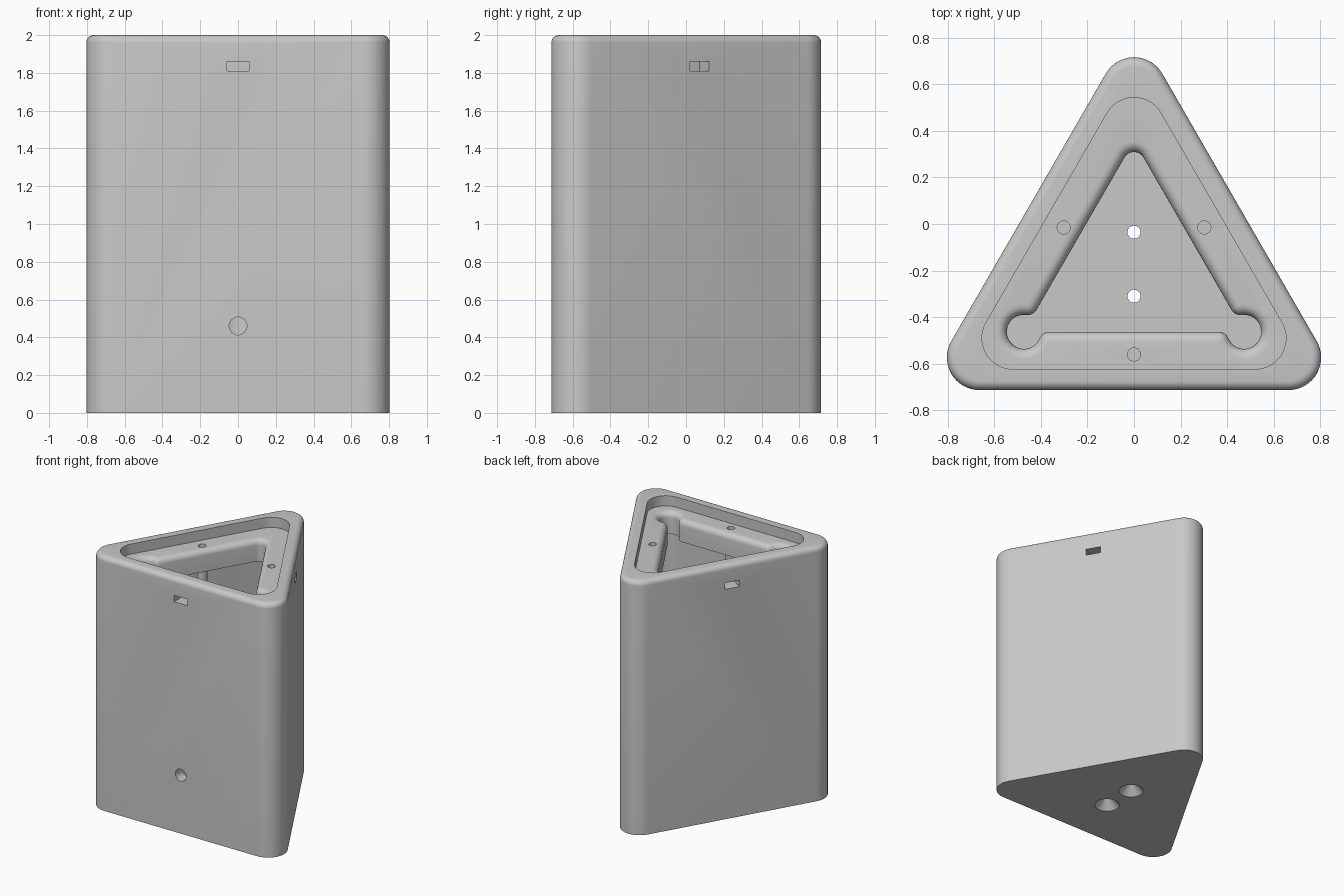
import bpy, bmesh
from math import sin, cos, radians, degrees, atan2, sqrt, pi
from mathutils import Matrix, Vector

if "Cube" in bpy.data.objects:
    bpy.data.objects.remove(bpy.data.objects["Cube"], do_unlink=True)

grey = bpy.data.materials.new("light_grey")
grey.use_nodes = True
colour = (0.58, 0.58, 0.58, 1)
grey.diffuse_color = colour
grey.node_tree.nodes["Principled BSDF"].inputs["Base Color"].default_value = colour

CENTRE_Y = -0.19   # centre of the triangle
WALL = 0.09
LEDGE_Z, LEDGE_BOTTOM = 1.92, 1.75


def arc(cx, cy, r, start, end, steps):
    return [(cx + r * cos(radians(start + (end - start) * i / steps)),
             cy + r * sin(radians(start + (end - start) * i / steps)))
            for i in range(steps + 1)]


def rounded_triangle(dist, r):
    """Outline with sides at a given distance from the centre."""
    pts = []
    for a in (-30, 90, 210):
        R = 2 * (dist - r)
        pts += arc(R * cos(radians(a)), CENTRE_Y + R * sin(radians(a)), r, a - 60, a + 60, 16)
    return pts


def opening(d):
    """Triangular opening with round front corners, grown outward by d."""
    dist, corner, neck, tip = 0.273, 0.073, 0.046, 0.047
    cx, cy = dist * sqrt(3), CENTRE_Y - dist
    t = sqrt((corner + neck) ** 2 - neck ** 2)
    a = degrees(atan2(neck, t))
    # Second neck mirrors the first across the corner's bisector
    vx, vy = -t, -neck
    c, s = cos(radians(-60)), sin(radians(-60))
    n2x, n2y = cx + c * vx + s * vy, cy + s * vx - c * vy
    half = arc(cx - t, cy - neck, neck - d, 90, a, 8)
    half += arc(cx, cy, corner + d, 180 + a, 480 - a, 28)[1:]
    half += arc(n2x, n2y, neck - d, 300 - a, 210, 8)[1:]
    half += arc(0, CENTRE_Y + 2 * (dist - tip), tip + d, 30, 90, 8)
    return half + [(-x, y) for x, y in reversed(half[:-1])]


def finish(name, bm):
    bmesh.ops.recalc_face_normals(bm, faces=bm.faces)
    me = bpy.data.meshes.new(name)
    bm.to_mesh(me)
    bm.free()
    me.materials.append(grey)
    ob = bpy.data.objects.new(name, me)
    bpy.context.collection.objects.link(ob)
    return ob


def loft(name, layers):
    """Closed solid through matching (outline, z) layers."""
    bm = bmesh.new()
    rings = [[bm.verts.new((x, y, z)) for x, y in pts] for pts, z in layers]
    for lo, hi in zip(rings, rings[1:]):
        for i in range(len(lo)):
            j = (i + 1) % len(lo)
            bm.faces.new((lo[i], lo[j], hi[j], hi[i]))
    bm.faces.new(rings[0][::-1])
    bm.faces.new(rings[-1])
    return finish(name, bm)


def cone(name, r1, r2, depth, matrix):
    bm = bmesh.new()
    bmesh.ops.create_cone(bm, cap_ends=True, segments=32, radius1=r1, radius2=r2,
                          depth=depth, matrix=matrix)
    return finish(name, bm)


def upright(x, y, z0, z1):
    return Matrix.Translation((x, y, (z0 + z1) / 2))


def cut(body, cutter):
    mod = body.modifiers.new("cut", "BOOLEAN")
    mod.operation, mod.solver, mod.object = "DIFFERENCE", "EXACT", cutter
    bpy.context.view_layer.objects.active = body
    bpy.ops.object.modifier_apply(modifier=mod.name)
    bpy.data.objects.remove(cutter, do_unlink=True)


def smooth(ob):
    bpy.ops.object.select_all(action="DESELECT")
    ob.select_set(True)
    bpy.context.view_layer.objects.active = ob
    bpy.ops.object.shade_smooth_by_angle(angle=radians(35))


# Outer shell with a rounded top edge
side, corner_r, edge = 0.523, 0.14, 0.04
layers = [(rounded_triangle(side, corner_r), 0)]
for i in range(7):
    a = pi / 2 * i / 6
    inset = edge * (1 - cos(a))
    layers.append((rounded_triangle(side - inset, corner_r - inset), 2 - edge + edge * sin(a)))
body = loft("housing", layers)

# Main cavity below the ledge, and the lid recess above it
inner = rounded_triangle(side - WALL, 0.133)
cut(body, loft("cavity_cutter", [(inner, WALL), (inner, LEDGE_BOTTOM)]))
cut(body, loft("recess_cutter", [(inner, LEDGE_Z), (inner, 2.1)]))

# Opening through the ledge with a rounded lip
lip = 0.044
layers = [(opening(0), LEDGE_BOTTOM - 0.05)]
for i in range(7):
    a = pi / 2 * i / 6
    layers.append((opening(lip * (1 - cos(a))), LEDGE_Z - lip + lip * sin(a)))
layers.append((opening(lip), LEDGE_Z + 0.05))
cut(body, loft("opening_cutter", layers))

# Screw holes in the ledge, with bosses hanging underneath
for name, x, y in (("left", 0.302, -0.015), ("right", -0.302, -0.015), ("front", 0, -0.56)):
    cut(body, cone("screw_cutter", 0.028, 0.028, 0.2, upright(x, y, 1.78, 1.98)))
    smooth(cone(name + "_screw_boss", 0.038, 0.038, 0.17, upright(x, y, 1.59, 1.76)))

# Latch slot near the top of each side
for angle in (-90, 30, 150):
    turn = Matrix.Translation((0, CENTRE_Y, 1.835)) @ Matrix.Rotation(radians(angle), 4, "Z")
    bm = bmesh.new()
    bmesh.ops.create_cube(bm, size=1, matrix=turn @ Matrix.Translation((side, 0, 0))
                          @ Matrix.Diagonal(Vector((0.2, 0.115, 0.05, 1))))
    cut(body, finish("slot_cutter", bm))

# Cable hole in the front wall
cut(body, cone("cable_cutter", 0.047, 0.047, 0.3,
               Matrix.Translation((0, CENTRE_Y - side, 0.46)) @ Matrix.Rotation(pi / 2, 4, "X")))

# Countersunk mounting holes in the floor
for y in (-0.035, -0.31):
    cut(body, cone("mount_cutter", 0.028, 0.028, 0.3, upright(0, y, -0.1, 0.2)))
    cut(body, cone("sink_cutter", 0.1, 0.026, 0.08, upright(0, y, -0.01, 0.07)))

smooth(body)
